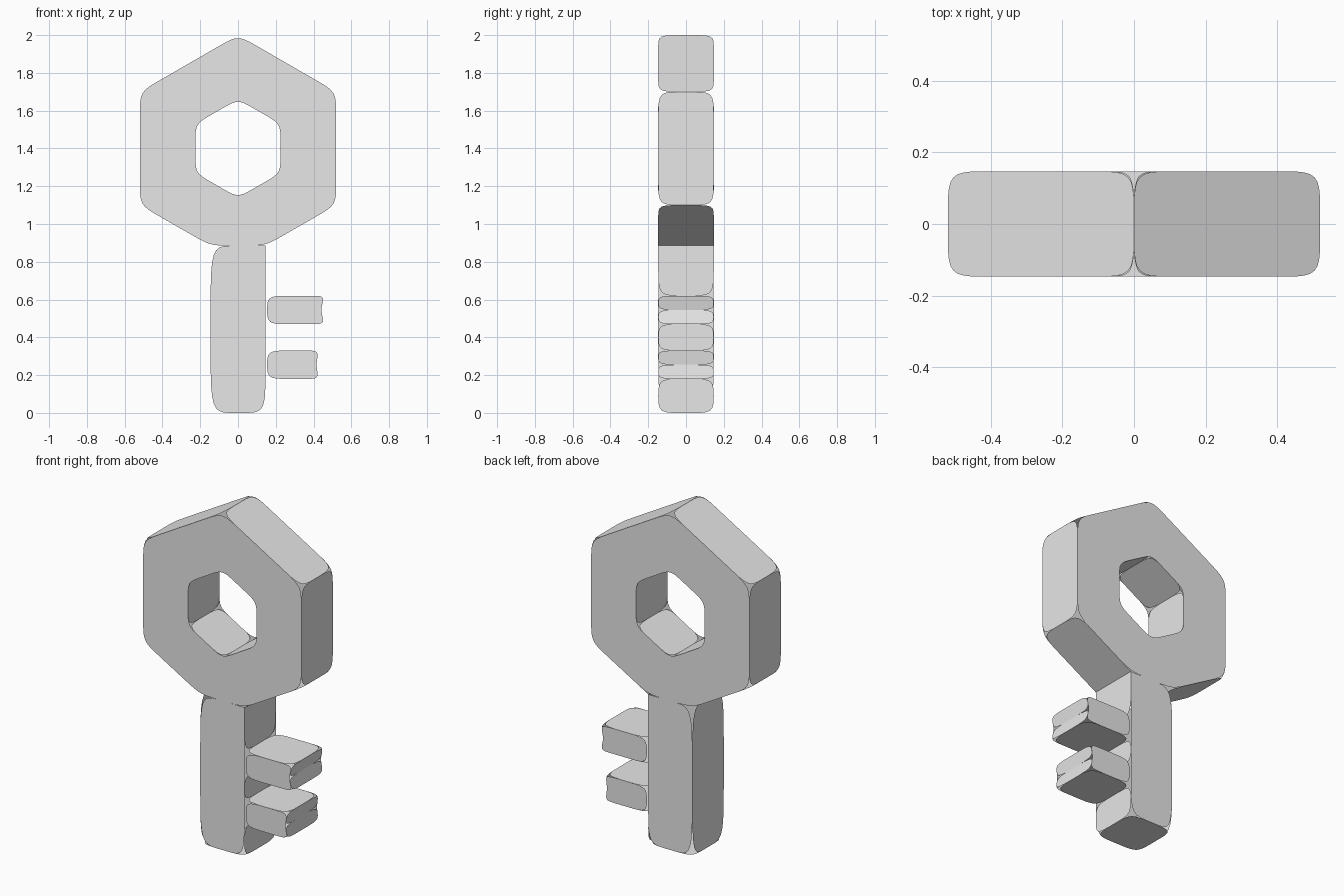
import bpy, bmesh, math
from mathutils import Vector

if "Cube" in bpy.data.objects:
    bpy.data.objects.remove(bpy.data.objects["Cube"], do_unlink=True)

D = 0.147      # half thickness
W = 0.145      # half stem width
NECK = 0.885   # height where stem meets ring
ROUND = 0.11   # usual corner length

grey = bpy.data.materials.new("light_grey")
grey.use_nodes = True
grey.diffuse_color = (0.8, 0.8, 0.8, 1)
grey.node_tree.nodes["Principled BSDF"].inputs["Base Color"].default_value = (0.8, 0.8, 0.8, 1)


def rounded(corners, steps=8):
    """Outline with spline corners; each corner is (point, length before, length after)."""
    out = []
    for i, (p, before, after) in enumerate(corners):
        if not before or not after:
            out.append(p)
            continue
        s = (corners[i - 1][0] - p).normalized() * before
        e = (corners[(i + 1) % len(corners)][0] - p).normalized() * after
        for k in range(steps + 1):
            t = k / steps
            u = 1 - t
            out.append(p + s * (u**3 + u * u * t / 3) + e * (t**3 + t * t * u / 3))
    return out


def panel(bm, loops, normal):
    """Flat sheet filled between one or more closed outlines."""
    edges = []
    for loop in loops:
        pts = [p for i, p in enumerate(loop) if (p - loop[i - 1]).length > 1e-5]
        vs = [bm.verts.new(p) for p in pts]
        edges += [bm.edges.new((vs[i - 1], v)) for i, v in enumerate(vs)]
    made = bm_fill(bm, edges, normal)
    for f in made:
        f.normal_update()
        if f.normal.dot(normal) < 0:
            f.normal_flip()


def bm_fill(bm, edges, normal):
    res = bmesh.ops.triangle_fill(bm, use_beauty=True, edges=edges, normal=normal)
    return [g for g in res["geom"] if isinstance(g, bmesh.types.BMFace)]


def faces_front_back(bm, outlines):
    """Front and back sheets from outlines of ((x, z), before, after)."""
    for y in (-D, D):
        loops = [rounded([(Vector((x, y, z)), a, b) for (x, z), a, b in o]) for o in outlines]
        panel(bm, loops, Vector((0, y, 0)).normalized())


def side(bm, p, q, a=None, sharp_p=False, sharp_q=False):
    """Side sheet over the profile segment p to q, outside on the right."""
    length = math.dist(p, q)
    a = a or min(length / 2, ROUND)
    ap, aq = (0 if sharp_p else a), (0 if sharp_q else a)
    c = [(Vector((p[0], -D, p[1])), 0.1, ap), (Vector((q[0], -D, q[1])), aq, 0.1),
         (Vector((q[0], D, q[1])), 0.1, aq), (Vector((p[0], D, p[1])), ap, 0.1)]
    panel(bm, [rounded(c)], Vector((q[1] - p[1], 0, p[0] - q[0])).normalized())


def finish(bm, name):
    mesh = bpy.data.meshes.new(name)
    bm.to_mesh(mesh)
    bm.free()
    mesh.materials.append(grey)
    bpy.context.collection.objects.link(bpy.data.objects.new(name, mesh))


def hexagon(r):
    return [(r * math.sin(math.radians(a)), 1.4 + r * math.cos(math.radians(a)))
            for a in range(0, 360, 60)]


# Hexagonal ring handle, its lowest corner cut off by the stem
outer, inner = hexagon(0.6), hexagon(0.26)
cut = outer[:3] + [(W, NECK), (-W, NECK)] + outer[4:]
bm = bmesh.new()
faces_front_back(bm, [[(p, 0.1, 0.1) for p in cut], [(p, 0.08, 0.08) for p in inner]])
for i, p in enumerate(cut):
    if i != 4:
        side(bm, p, cut[i - 1], sharp_p=(i == 3))
for i, p in enumerate(inner):
    side(bm, inner[i - 1], p, 0.08)
finish(bm, "ring_handle")

# Stem, its left side interrupted where the teeth attach
long_round = NECK / 3
bm = bmesh.new()
faces_front_back(bm, [[((-W, NECK), 0.1, long_round), ((-W, 0), long_round, 0.1),
                       ((W, 0), 0.1, 0.18), ((W, NECK), 0, 0)]])
side(bm, (-W, NECK), (-W, 0), long_round)
side(bm, (-W, 0), (W, 0))
side(bm, (W, 0), (W, 0.18))
side(bm, (W, 0.33), (W, 0.47))
side(bm, (W, 0.62), (W, NECK), 0.13, sharp_q=True)
finish(bm, "stem")

# Teeth with a shallow notch in the end
for name, low, tip, notch in (("lower_tooth", 0.18, 0.425, 0.415),
                              ("upper_tooth", 0.47, 0.456, 0.44)):
    mid, top = low + 0.075, low + 0.15
    start = W + 0.009
    bm = bmesh.new()
    faces_front_back(bm, [[((start, low), 0.075, 0.1), ((tip, low), 0.06, 0.04),
                           ((notch, mid), 0.03, 0.03), ((tip, top), 0.04, 0.06),
                           ((start, top), 0.1, 0.075)]])
    profile = [(W, low), (tip, low), (notch, mid), (tip, top), (W, top)]
    for p, q in zip(profile, profile[1:]):
        side(bm, p, q)
    finish(bm, name)
